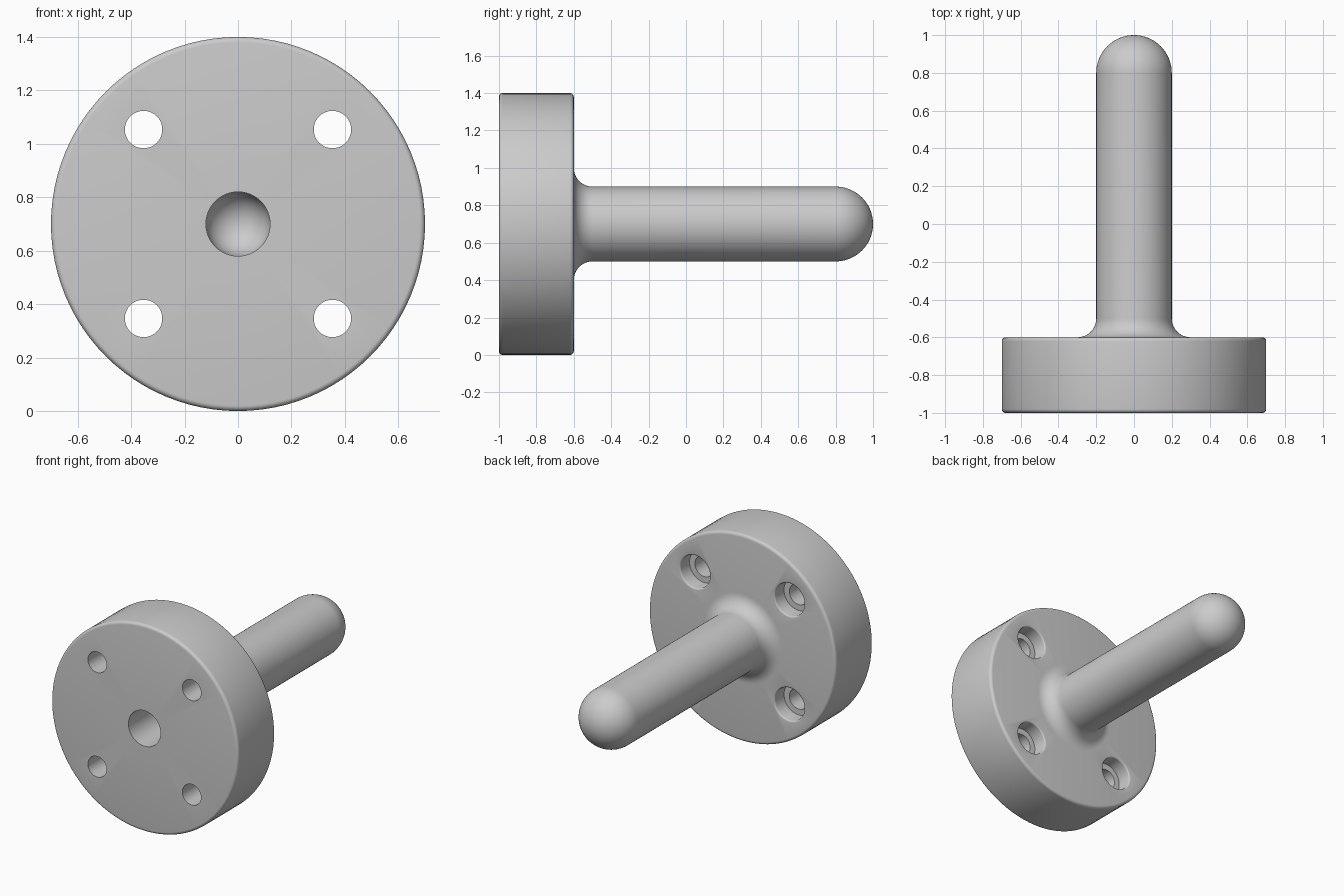
import bpy, bmesh
from math import sin, cos, pi, radians
from mathutils import Vector, Matrix

if "Cube" in bpy.data.objects:
    bpy.data.objects.remove(bpy.data.objects["Cube"])

AXIS_Z = 0.7


def arc(r, y, rad, a0, a1, n):
    """Points of an arc in (radius, y) space, angles in degrees."""
    return [(r + rad * cos(radians(a0 + (a1 - a0) * i / n)),
             y + rad * sin(radians(a0 + (a1 - a0) * i / n))) for i in range(n + 1)]


def lathe(name, profile, x=0.0, z=AXIS_Z, steps=96, closed=False):
    """Revolve a (radius, y) profile about a line parallel to y."""
    bm = bmesh.new()
    rings = []
    for r, y in profile:
        if r < 1e-5:
            rings.append([bm.verts.new((x, y, z))] * steps)
        else:
            rings.append([bm.verts.new((x + r * cos(2 * pi * i / steps), y,
                                        z + r * sin(2 * pi * i / steps)))
                          for i in range(steps)])
    for a, b in zip(rings, rings[1:]):
        for i in range(steps):
            j = (i + 1) % steps
            bm.faces.new(dict.fromkeys((a[i], a[j], b[j], b[i])))
    bmesh.ops.recalc_face_normals(bm, faces=bm.faces)
    me = bpy.data.meshes.new(name)
    bm.to_mesh(me)
    bm.free()
    ob = bpy.data.objects.new(name, me)
    bpy.context.collection.objects.link(ob)
    return ob


# Flange, filleted stem with domed tip, and round-ended blind bore
body = lathe("flanged_stem",
             [(0, 0.92)] + arc(0, 0.8, 0.12, 90, 0, 12)[1:]
             + [(0.12, -1)]
             + arc(0.68, -0.98, 0.02, -90, 0, 5)
             + arc(0.68, -0.62, 0.02, 0, 90, 5)
             + arc(0.3, -0.5, 0.1, 270, 180, 10)
             + arc(0, 0.8, 0.2, 0, 90, 18)[:-1] + [(0, 1)])

# Four counterbored bolt holes with softened rims
d = 0.5 * cos(pi / 4)
for sx in (-1, 1):
    for sz in (-1, 1):
        cutter = lathe("bolt_hole_cutter",
                       [(0, -1.1), (0.07, -1.1), (0.07, -0.7), (0.11, -0.7)]
                       + arc(0.12, -0.61, 0.01, 180, 90, 4)
                       + [(0.12, -0.55), (0, -0.55)],
                       sx * d, AXIS_Z + sz * d, 48)
        cutter.hide_render = True
        bpy.context.view_layer.objects.active = body
        mod = body.modifiers.new("bolt_hole", 'BOOLEAN')
        mod.operation = 'DIFFERENCE'
        mod.solver = 'EXACT'
        mod.object = cutter
        bpy.ops.object.modifier_apply(modifier=mod.name)
        bpy.data.objects.remove(cutter)

# Smooth shading with crisp hole edges
bpy.ops.object.select_all(action='DESELECT')
body.select_set(True)
bpy.context.view_layer.objects.active = body
bpy.ops.object.shade_smooth_by_angle(angle=radians(35))
